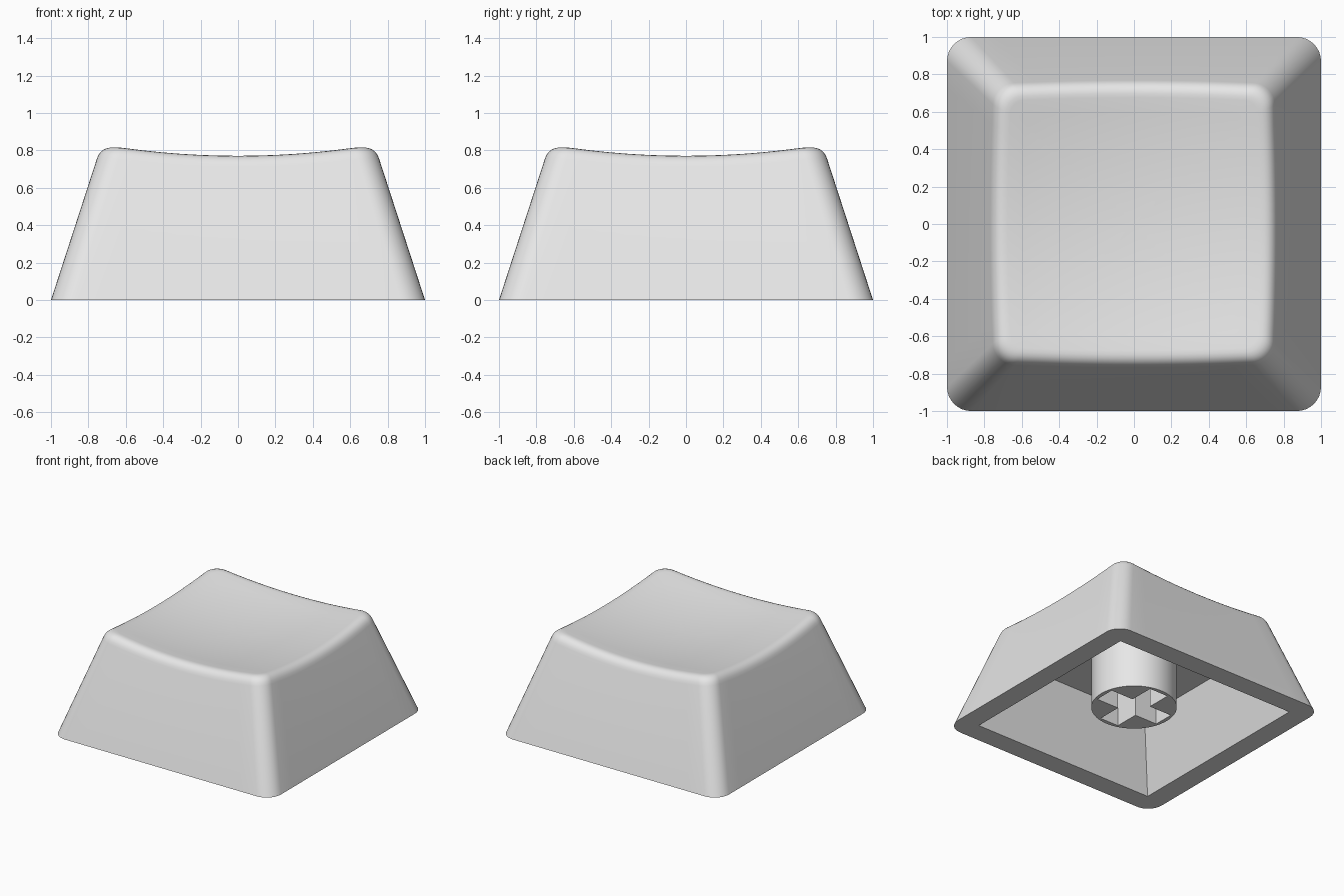
import bpy
import bmesh
import math

if "Cube" in bpy.data.objects:
    bpy.data.objects.remove(bpy.data.objects["Cube"])

grey = bpy.data.materials.new("light_grey")
grey.diffuse_color = (0.8, 0.8, 0.8, 1)
grey.use_nodes = True
grey.node_tree.nodes["Principled BSDF"].inputs["Base Color"].default_value = grey.diffuse_color

EDGE, CORNER = 12, 8      # segments per straight edge / per rounded corner
FILLET = 0.07             # size of the rounding around the top rim
CAVITY_TOP = 0.54         # height of the hollow's ceiling


def half(z):
    """Half width of the outer shell at height z."""
    return 1 - 0.325 * z


def dish(x, y):
    """Height of the scooped top."""
    return 0.715 + 0.119 * (x * x + y * y)


def rounded_square(h, r):
    """Closed outline of a square with rounded corners and divided edges."""
    pts = []
    c = h - r
    for q in range(4):
        ca, sa = math.cos(q * math.pi / 2), math.sin(q * math.pi / 2)
        side = [(h, -c + 2 * c * i / EDGE) for i in range(EDGE)]
        side += [(c + r * math.cos(a), c + r * math.sin(a))
                 for a in (i * math.pi / 2 / CORNER for i in range(CORNER))]
        pts += [(x * ca - y * sa, x * sa + y * ca) for x, y in side]
    return pts


def shell_point(i, z):
    x, y = rounded_square(half(z), 0.13 - 0.02 * z)[i]
    return (x, y, z)


def flat_ring(h, r, z):
    return [(x, y, z) for x, y in rounded_square(h, r)]


# Top rim: where each side line meets the dish, then a rounded blend
count = 4 * (EDGE + CORNER)
steps = 6
blend = [[] for _ in range(steps + 1)]
for i in range(count):
    z = 0.78
    for _ in range(8):
        z = dish(*shell_point(i, z)[:2])
    p1 = shell_point(i, z)
    p0 = shell_point(i, z - FILLET)
    x, y = rounded_square(half(z) - FILLET, 0.07)[i]
    p2 = (x, y, dish(x, y))
    for s in range(steps + 1):
        t = s / steps
        wts = ((1 - t) ** 2, 2 * t * (1 - t), t * t)
        blend[s].append(tuple(wts[0] * a + wts[1] * b + wts[2] * c
                              for a, b, c in zip(p0, p1, p2)))

# Rings from the hollow's ceiling, down inside, under the rim, up and over
rings = [flat_ring(0.83 - 0.33 * CAVITY_TOP, 0, CAVITY_TOP),
         flat_ring(0.83, 0, 0),
         flat_ring(1, 0.13, 0)] + blend
for k in range(7, 0, -1):
    f = k / 8
    rings.append([(x * f, y * f, dish(x * f, y * f)) for x, y, _ in blend[-1]])

bm = bmesh.new()
loops = [[bm.verts.new(p) for p in ring] for ring in rings]
for a, b in zip(loops, loops[1:]):
    for i in range(count):
        j = (i + 1) % count
        bm.faces.new((a[i], a[j], b[j], b[i]))
centre = bm.verts.new((0, 0, dish(0, 0)))
for i in range(count):
    bm.faces.new((loops[-1][i], loops[-1][(i + 1) % count], centre))
bm.faces.new(loops[0][::-1])
bmesh.ops.remove_doubles(bm, verts=bm.verts[:], dist=0.0005)
bmesh.ops.recalc_face_normals(bm, faces=bm.faces[:])
mesh = bpy.data.meshes.new("cap_shell")
bm.to_mesh(mesh)
bm.free()
shell = bpy.data.objects.new("cap_shell", mesh)
bpy.context.collection.objects.link(shell)

# Stem: round post with a cross-shaped socket
L, W = 0.29, 0.085
cross = []
for q in range(4):
    ca, sa = math.cos(q * math.pi / 2), math.sin(q * math.pi / 2)
    cross += [(x * ca - y * sa, x * sa + y * ca) for x, y in ((L, -W), (L, W), (W, W))]
circle = [(0.322 * math.cos(i * math.pi / 32), 0.322 * math.sin(i * math.pi / 32))
          for i in range(64)]
curve = bpy.data.curves.new("stem", 'CURVE')
curve.dimensions = '2D'
curve.fill_mode = 'BOTH'
bottom, top = 0.10, CAVITY_TOP + 0.01
curve.extrude = (top - bottom) / 2
for outline in (circle, cross):
    sp = curve.splines.new('POLY')
    sp.points.add(len(outline) - 1)
    for p, (x, y) in zip(sp.points, outline):
        p.co = (x, y, 0, 1)
    sp.use_cyclic_u = True
stem = bpy.data.objects.new("stem", curve)
stem.location.z = (top + bottom) / 2
bpy.context.collection.objects.link(stem)
bpy.context.view_layer.objects.active = stem
stem.select_set(True)
bpy.ops.object.convert(target='MESH')
stem = bpy.context.view_layer.objects.active

# Weld the stem, then colour and smooth both parts
bm = bmesh.new()
bm.from_mesh(stem.data)
bmesh.ops.remove_doubles(bm, verts=bm.verts[:], dist=0.0005)
bmesh.ops.recalc_face_normals(bm, faces=bm.faces[:])
bm.to_mesh(stem.data)
bm.free()
for ob in (shell, stem):
    ob.data.materials.clear()
    ob.data.materials.append(grey)
    bpy.ops.object.select_all(action='DESELECT')
    ob.select_set(True)
    bpy.context.view_layer.objects.active = ob
    bpy.ops.object.shade_smooth_by_angle(angle=math.radians(35))
